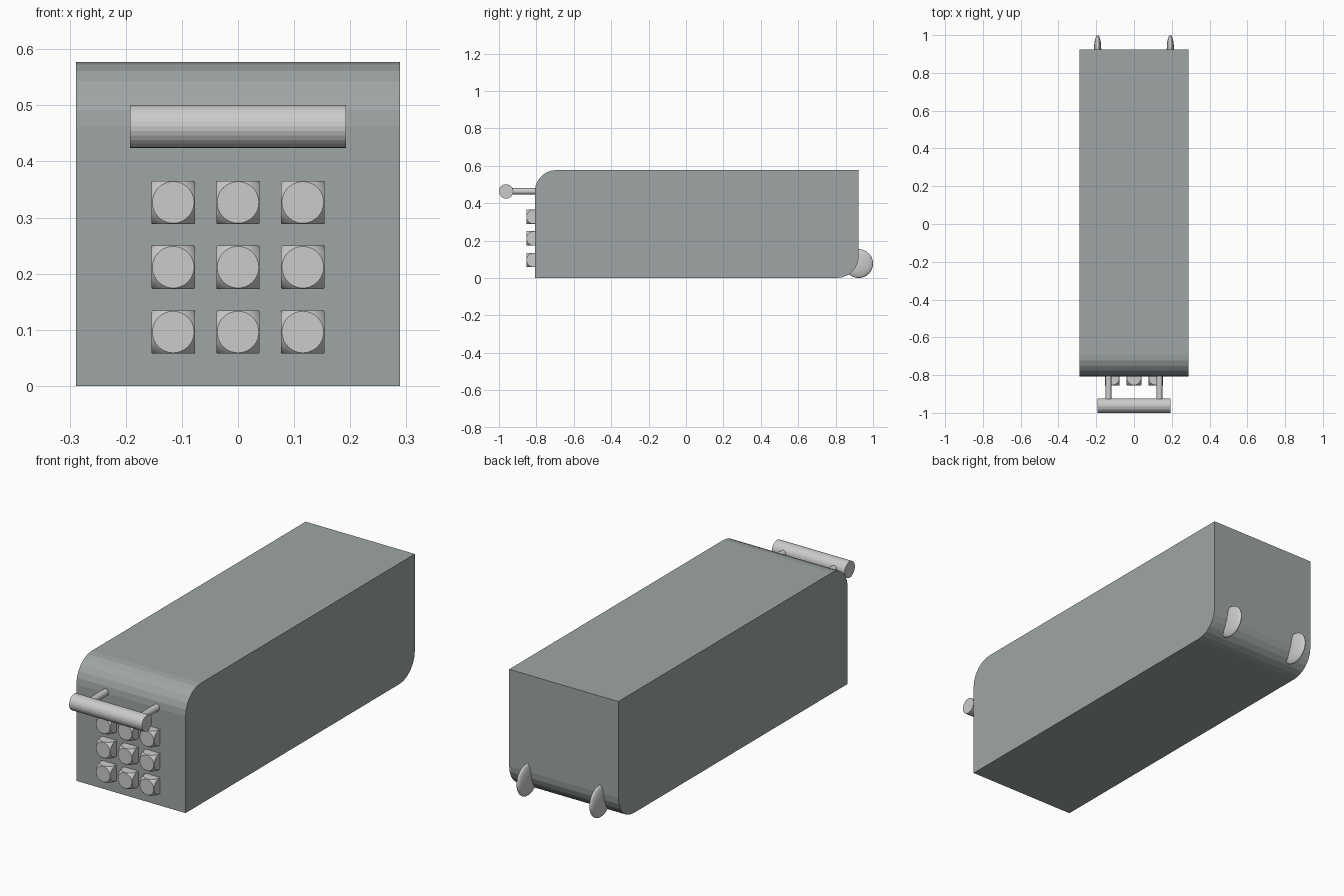
import bpy, bmesh, math
from mathutils import Matrix

if "Cube" in bpy.data.objects:
    bpy.data.objects.remove(bpy.data.objects["Cube"])


def add_object(name, bm):
    bmesh.ops.recalc_face_normals(bm, faces=bm.faces)
    mesh = bpy.data.meshes.new(name)
    bm.to_mesh(mesh)
    bm.free()
    obj = bpy.data.objects.new(name, mesh)
    bpy.context.collection.objects.link(obj)
    return obj


def rod(name, centre, radius, length, axis, sides=28):
    bm = bmesh.new()
    bmesh.ops.create_cone(bm, cap_ends=True, segments=sides, radius1=radius,
                          radius2=radius, depth=length)
    turn = Matrix.Rotation(math.pi / 2, 4, 'Y' if axis == 'X' else 'X')
    bmesh.ops.transform(bm, matrix=Matrix.Translation(centre) @ turn, verts=bm.verts)
    return add_object(name, bm)


def ball(name, centre, size):
    bm = bmesh.new()
    bmesh.ops.create_uvsphere(bm, u_segments=48, v_segments=24, radius=1)
    turn = Matrix.Rotation(math.pi / 2, 4, 'X')
    bmesh.ops.transform(bm, matrix=turn, verts=bm.verts)
    bmesh.ops.scale(bm, vec=size, verts=bm.verts)
    bmesh.ops.translate(bm, vec=centre, verts=bm.verts)
    for f in bm.faces:
        f.smooth = True
    return add_object(name, bm)


# Body: side profile with rounded front-top and back-bottom corners
W, FRONT, BACK, TOP, R, STEPS = 0.2885, -0.808, 0.923, 0.577, 0.115, 6


def arc(cy, cz, start):
    angles = [math.radians(start + 90 * i / STEPS) for i in range(STEPS + 1)]
    return [(cy + R * math.cos(a), cz + R * math.sin(a)) for a in angles]


profile = ([(FRONT, 0)] + arc(BACK - R, R, 270) + [(BACK, TOP)]
           + arc(FRONT + R, TOP - R, 90))
bm = bmesh.new()
face = bm.faces.new([bm.verts.new((-W, y, z)) for y, z in profile])
ext = bmesh.ops.extrude_face_region(bm, geom=[face])
bmesh.ops.translate(bm, vec=(2 * W, 0, 0),
                    verts=[v for v in ext['geom'] if isinstance(v, bmesh.types.BMVert)])
body = add_object("body", bm)

# Dark slate grey for the body
slate = bpy.data.materials.new("slate_grey")
slate.diffuse_color = (0.345, 0.38, 0.375, 1)
slate.use_nodes = True
slate.node_tree.nodes["Principled BSDF"].inputs["Base Color"].default_value = slate.diffuse_color
body.data.materials.append(slate)

# Pull handle on two posts
rod("handle_bar", (0, -0.9615, 0.4625), 0.0385, 0.385, 'X')
for side, x in (("left", -0.135), ("right", 0.135)):
    rod("handle_post_" + side, (x, -0.87, 0.4635), 0.0165, 0.14, 'Y', 24)

# Flattened wheels at the lower back
for side, x in (("left", -0.1925), ("right", 0.1925)):
    ball("wheel_" + side, (x, BACK, 0.077), (0.0192, 0.077, 0.077))

# Keypad button: cube with corners trimmed by a sphere
bm = bmesh.new()
bmesh.ops.create_cube(bm, size=0.077)
button = add_object("button_1", bm)
cutter = ball("button_cutter", (0, 0, 0), (0.0535,) * 3)
cutter.hide_render = True
mod = button.modifiers.new("trim", 'BOOLEAN')
mod.operation = 'INTERSECT'
mod.solver = 'EXACT'
mod.object = cutter
deps = bpy.context.evaluated_depsgraph_get()
trimmed = bpy.data.meshes.new_from_object(button.evaluated_get(deps))
button.modifiers.clear()
button.data = trimmed
bpy.data.objects.remove(cutter)
for p in trimmed.polygons:
    p.use_smooth = max(abs(c) for c in p.normal) < 0.999

# 3 x 3 grid of buttons sharing one mesh
for i in range(9):
    obj = button if i == 0 else bpy.data.objects.new(f"button_{i + 1}", trimmed)
    if i:
        bpy.context.collection.objects.link(obj)
    obj.location = ((i % 3 - 1) * 0.1155, -0.8155, 0.327 - (i // 3) * 0.1155)
